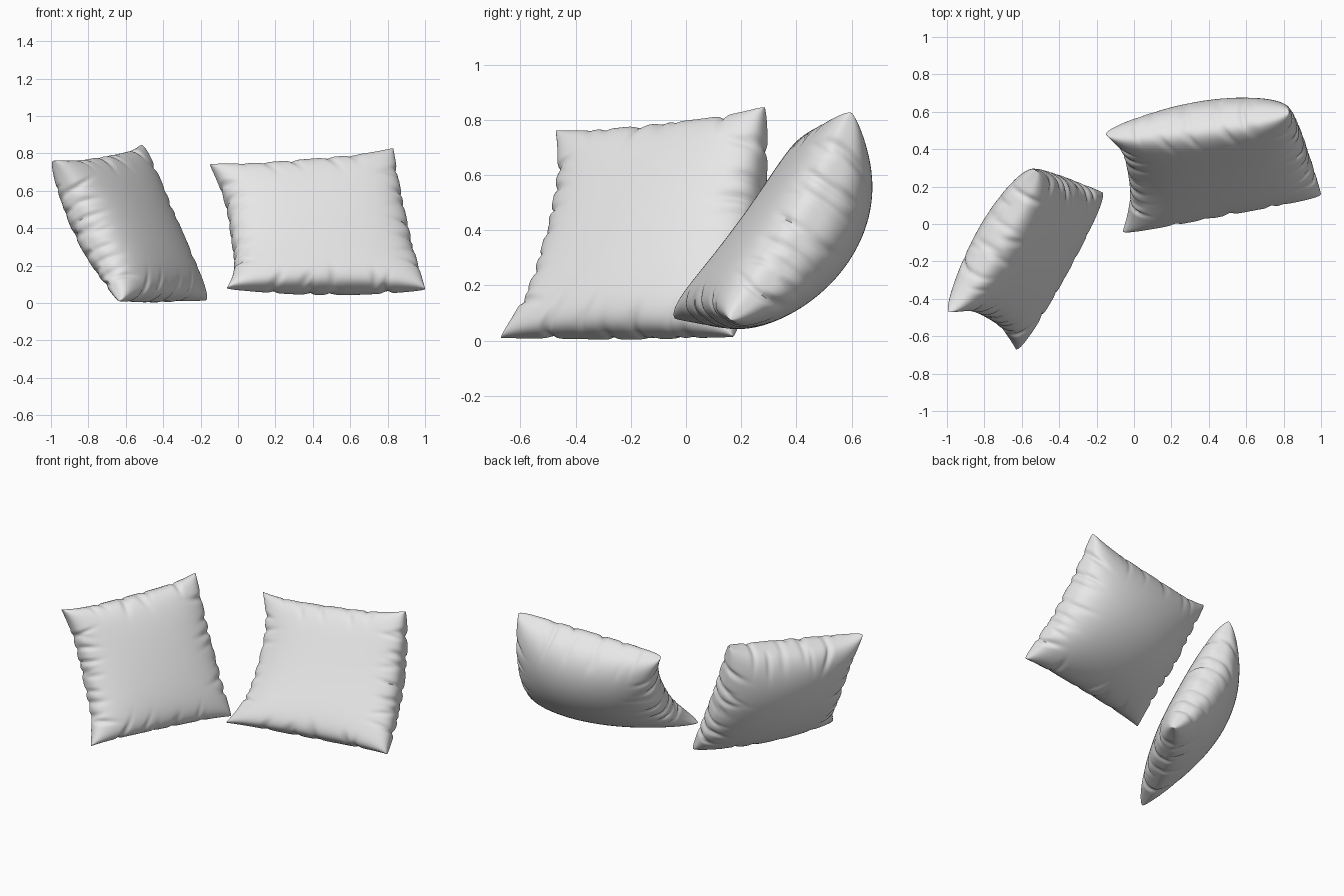
import bpy, bmesh, math, random
from mathutils import Vector

if "Cube" in bpy.data.objects:
    bpy.data.objects.remove(bpy.data.objects["Cube"], do_unlink=True)

fabric = bpy.data.materials.new("pale_grey_fabric")
fabric.use_nodes = True
colour = (0.8, 0.8, 0.8, 1)
fabric.diffuse_color = colour
fabric.node_tree.nodes["Principled BSDF"].inputs["Base Color"].default_value = colour

SEGMENTS = 110
FOLD_COUNTS = (7, 7, 4, 4)  # right, left, top, bottom


def make_creases(rng, count):
    """Random pinched folds along one seam: place, slant, width, reach, depth."""
    folds = []
    for i in range(count):
        place = -0.75 + 1.5 * (i + rng.uniform(0.2, 0.8)) / count
        folds.append((place, rng.uniform(-0.35, 0.35), rng.uniform(0.025, 0.045),
                      rng.uniform(0.08, 0.22), rng.uniform(0.4, 1)))
    return folds


def fold_depth(folds, along, inward):
    total = 0
    for place, slant, width, reach, depth in folds:
        if inward < reach * 2.5:
            across = (along - place + slant * inward) / width
            if abs(across) < 3:
                total += depth * math.exp(-across ** 2 - (inward / reach) ** 2)
    return total


def make_cushion(name, corners, front, back, side_bow, end_bow, seed):
    """Cushion stretched over corners: top right, top left, bottom left, bottom right."""
    rng = random.Random(seed)
    tr, tl, bl, br = [Vector(c) for c in corners]
    normal = (br - bl + tr - tl).cross(tl - bl + tr - br).normalized()
    folds = [[make_creases(rng, n) for n in FOLD_COUNTS] for _ in range(2)]
    seam_folds = [make_creases(rng, n) for n in FOLD_COUNTS]

    def edge_sum(sets, u, v):
        edges = ((v, 1 - u), (v, 1 + u), (u, 1 - v), (u, 1 + v))
        return [fold_depth(s, along, inward) for s, (along, inward) in zip(sets, edges)]

    def place(s, t, side):
        u, v = math.sin(s * math.pi / 2), math.sin(t * math.pi / 2)
        # seams gathered inward between the corners, most on the left
        pinch = edge_sum(seam_folds, u, v)
        pu = u + (1 - abs(v) ** 3) * 0.075 * (1 - u)
        pv = v + (1 - abs(u) ** 4) * (0.015 * (1 - v) - 0.035 * (1 + v))
        pu -= 0.025 * (pinch[0] - pinch[1])
        pv -= 0.025 * (pinch[2] - pinch[3])
        a, b = (1 + pu) / 2, (1 + pv) / 2
        base = bl.lerp(br, a).lerp(tl.lerp(tr, a), b)
        # plump padding, fullest at the upper back, then bow and folds
        fill = max(0, (1 - u * u) * (1 - v * v)) ** 0.35
        sag = side_bow * (1 - v * v) + end_bow * (1 - u * u)
        thickness = back * (1 + 0.18 * v + 0.1 * u) if side else front
        padding = thickness * fill
        groove = 0.022 * sum(edge_sum(folds[side], u, v))
        height = max(padding - groove, padding * 0.5)
        lift = -height if side else height
        point = base + normal * (lift - sag)
        point.z = max(point.z, 0)
        return point

    bm = bmesh.new()
    for side in range(2):
        grid = bmesh.ops.create_grid(bm, x_segments=SEGMENTS, y_segments=SEGMENTS, size=1)
        for vert in grid["verts"]:
            vert.co = place(vert.co.x, vert.co.y, side)
    # sew the two panels together
    rim = [v for v in bm.verts if v.is_boundary]
    bmesh.ops.remove_doubles(bm, verts=rim, dist=0.0002)
    bmesh.ops.recalc_face_normals(bm, faces=bm.faces)
    mesh = bpy.data.meshes.new(name)
    bm.to_mesh(mesh)
    bm.free()
    mesh.materials.append(fabric)
    obj = bpy.data.objects.new(name, mesh)
    bpy.context.collection.objects.link(obj)
    bpy.ops.object.select_all(action="DESELECT")
    obj.select_set(True)
    bpy.context.view_layer.objects.active = obj
    bpy.ops.object.shade_smooth_by_angle(angle=math.radians(60))


make_cushion("right_cushion",
             [(-0.52, 0.285, 0.845), (-0.99, -0.47, 0.76),
              (-0.63, -0.67, 0.01), (-0.17, 0.17, 0.015)],
             front=0.19, back=0.16, side_bow=0.05, end_bow=0.02, seed=4)
make_cushion("left_cushion",
             [(0.83, 0.60, 0.825), (-0.15, 0.48, 0.74),
              (-0.06, -0.04, 0.08), (1.0, 0.16, 0.075)],
             front=0.19, back=0.195, side_bow=0.08, end_bow=0.03, seed=9)
